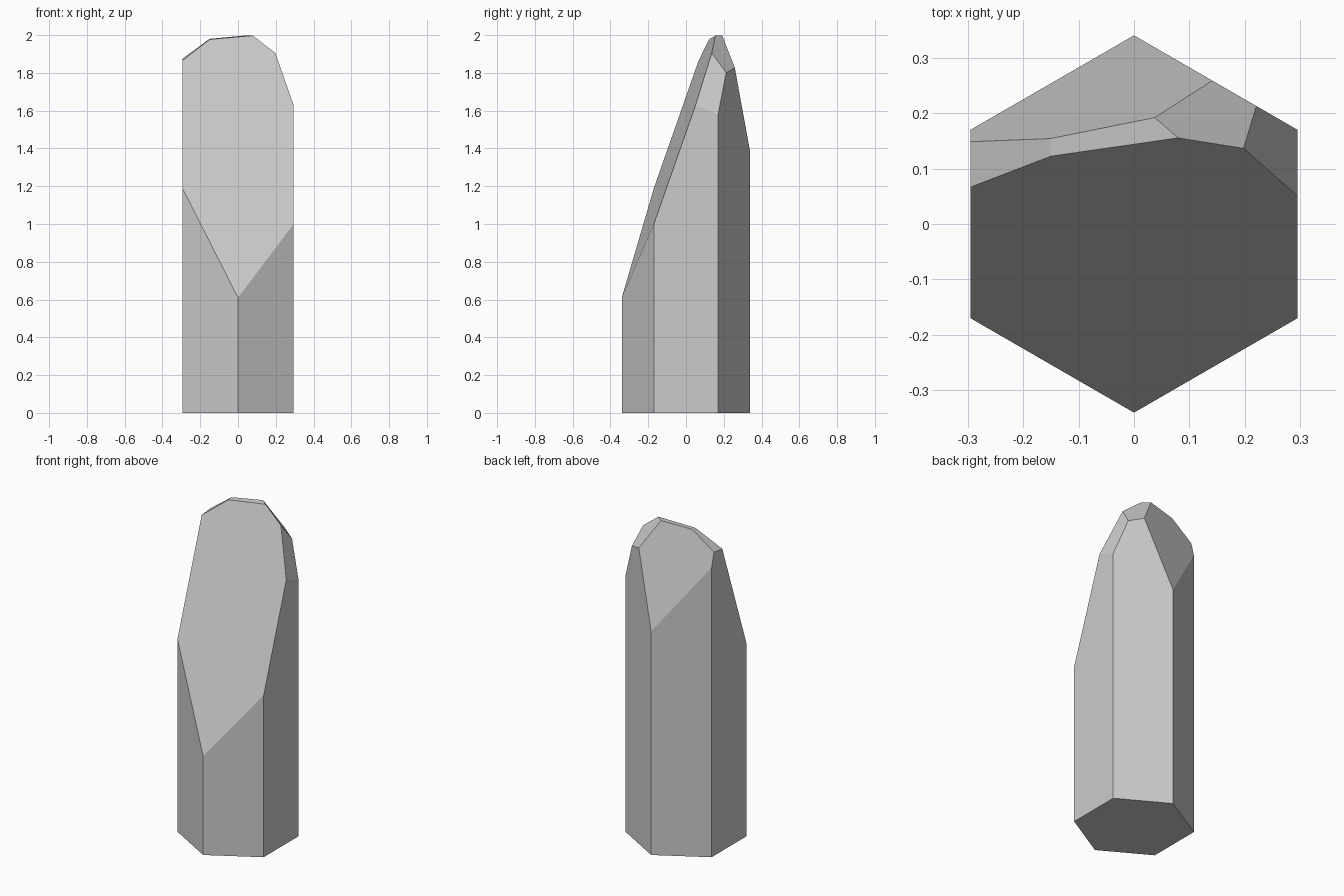
import bpy, bmesh
from math import pi
from mathutils import Vector, Matrix

if "Cube" in bpy.data.objects:
    bpy.data.objects.remove(bpy.data.objects["Cube"])

# Six-sided crystal column
R, H = 0.34, 2.4
bm = bmesh.new()
bmesh.ops.create_cone(bm, cap_ends=True, segments=6, radius1=R, radius2=R, depth=H,
                      matrix=Matrix.Translation((0, 0, H / 2)))
# turn so that one corner points to the front
if max(v.co.x for v in bm.verts) > 0.32:
    bmesh.ops.rotate(bm, verts=bm.verts, matrix=Matrix.Rotation(pi / 6, 3, 'Z'))

# Tip facets: point on the facet, slope along x, slope along y
facets = [
    ((0, -0.34, 0.61), -0.322, 2.853),         # large front facet
    ((0, 0.34, 1.38), 0.888, -3.946),          # back facet
    ((-0.15, 0.122, 1.977), 0.074, 0.10),      # narrow top facet
    ((-0.15, 0.122, 1.977), 0.73, 0.12),       # left facet
    ((0.08, 0.155, 1.997), -0.95, -1.08),      # upper right facet
    ((0.295, 0.05, 1.628), -3.2, -0.40),       # lower right facet
]
for point, sx, sy in facets:
    geom = bm.verts[:] + bm.edges[:] + bm.faces[:]
    cut = bmesh.ops.bisect_plane(bm, geom=geom, dist=1e-5, plane_co=Vector(point),
                                 plane_no=Vector((-sx, -sy, 1)).normalized(),
                                 clear_outer=True)
    edges = [e for e in cut["geom_cut"] if isinstance(e, bmesh.types.BMEdge)]
    bmesh.ops.contextual_create(bm, geom=edges)

bmesh.ops.recalc_face_normals(bm, faces=bm.faces)
mesh = bpy.data.meshes.new("crystal")
bm.to_mesh(mesh)
bm.free()
crystal = bpy.data.objects.new("crystal", mesh)
bpy.context.collection.objects.link(crystal)
